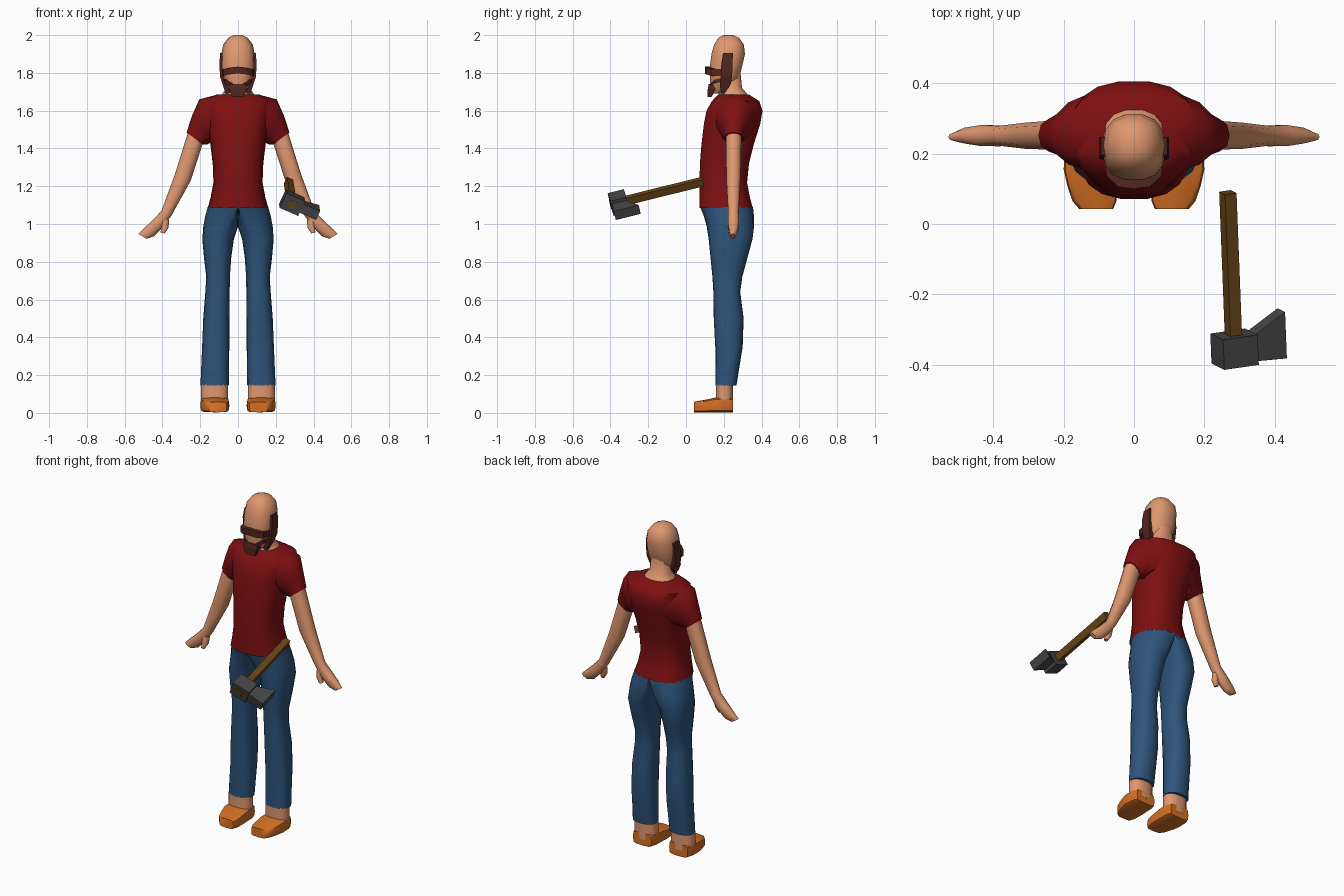
import bpy, bmesh, math
from mathutils import Vector as V

if "Cube" in bpy.data.objects:
    bpy.data.objects.remove(bpy.data.objects["Cube"])


def material(name, rgb):
    m = bpy.data.materials.new(name)
    m.diffuse_color = (*rgb, 1)
    m.use_nodes = True
    m.node_tree.nodes["Principled BSDF"].inputs["Base Color"].default_value = m.diffuse_color
    return m


SKIN = material("skin", (0.74, 0.31, 0.16))
RED = material("shirt red", (0.21, 0.005, 0.006))
BLUE = material("denim blue", (0.027, 0.09, 0.2))
ORANGE = material("shoe orange", (0.66, 0.16, 0.017))
BROWN = material("beard brown", (0.085, 0.02, 0.014))
WOOD = material("handle wood", (0.14, 0.06, 0.008))
STEEL = material("axe steel", (0.06, 0.06, 0.06))


def power(t, p):
    return math.copysign(abs(t) ** p, t)


def oval(centre, u, v, p=0.85, n=14):
    """Rounded ring about a centre, spanned by half axes u and v."""
    c, u, v = V(centre), V(u), V(v)
    return [c + u * power(math.cos(2 * math.pi * i / n), p)
            + v * power(math.sin(2 * math.pi * i / n), p) for i in range(n)]


def level(z, x0, x1, y0, y1, p=0.85, n=14):
    """Horizontal ring filling an x, y range."""
    return oval(((x0 + x1) / 2, (y0 + y1) / 2, z), ((x1 - x0) / 2, 0, 0),
                (0, (y1 - y0) / 2, 0), p, n)


def limb(outer, inner, y0, y1):
    """Tilted ring between an outer and an inner point in x, z."""
    a, b = V((outer[0], 0, outer[1])), V((inner[0], 0, inner[1]))
    return oval((a + b) / 2 + V((0, (y0 + y1) / 2, 0)), (a - b) / 2,
                (0, (y1 - y0) / 2, 0), 0.85, 10)


def loft(name, rings, mat, mirror=False, smooth=True):
    bm = bmesh.new()
    loops = [[bm.verts.new(p) for p in r] for r in rings]
    n = len(loops[0])
    for a, b in zip(loops, loops[1:]):
        for i in range(n):
            j = (i + 1) % n
            bm.faces.new((a[i], a[j], b[j], b[i]))
    bm.faces.new(loops[0])
    bm.faces.new(loops[-1])
    bmesh.ops.recalc_face_normals(bm, faces=bm.faces)
    if mirror:  # open the seam where both halves meet
        seam = [f for f in bm.faces if all(abs(v.co.x) < 1e-4 for v in f.verts)]
        bmesh.ops.delete(bm, geom=seam, context='FACES')
    me = bpy.data.meshes.new(name)
    bm.to_mesh(me)
    bm.free()
    me.materials.append(mat)
    ob = bpy.data.objects.new(name, me)
    bpy.context.collection.objects.link(ob)
    if smooth:
        bpy.ops.object.select_all(action='DESELECT')
        ob.select_set(True)
        bpy.context.view_layer.objects.active = ob
        bpy.ops.object.shade_smooth_by_angle(angle=math.radians(50))
    if mirror:
        mod = ob.modifiers.new("mirror", 'MIRROR')
        mod.use_clip = True
    return ob


# Shirt body: z, half width, front, back
loft("shirt", [level(z, -w, w, a, b, 0.8, 18) for z, w, a, b in (
    (1.085, .16, .07, .355), (1.14, .145, .07, .34), (1.22, .13, .07, .325),
    (1.32, .134, .072, .335), (1.42, .146, .08, .36), (1.53, .165, .093, .395),
    (1.60, .18, .107, .407), (1.65, .185, .135, .39), (1.685, .115, .17, .335))], RED)

# Sleeves
loft("sleeve", [limb(*r) for r in (
    ((.11, 1.685), (.10, 1.46), .14, .385), ((.205, 1.66), (.145, 1.43), .165, .35),
    ((.245, 1.57), (.165, 1.42), .195, .315), ((.272, 1.485), (.185, 1.42), .205, .30))],
    RED, True)

# Arms running down into flat hands
loft("arm", [limb(*r) for r in (
    ((.25, 1.54), (.18, 1.45), .215, .29), ((.268, 1.475), (.192, 1.41), .21, .295),
    ((.335, 1.26), (.25, 1.23), .212, .29), ((.405, 1.07), (.352, 1.045), .222, .28),
    ((.452, 1.02), (.395, .985), .22, .283), ((.50, .975), (.445, .935), .228, .275),
    ((.528, .948), (.485, .922), .236, .26))], SKIN, True)
loft("thumb", [limb(*r) for r in (
    ((.415, 1.04), (.365, 1.02), .225, .265), ((.405, .99), (.368, .98), .22, .255),
    ((.41, .955), (.388, .95), .222, .245))], SKIN, True)


# Trousers: z, inner x, middle x, outer x, front, back
def leg_ring(z, xi, xm, xo, y0, y1):
    pts = oval((0, (y0 + y1) / 2, z), (1, 0, 0), (0, (y1 - y0) / 2, 0), 0.85, 16)
    for p in pts:
        p.x = xm + p.x * (xo - xm if p.x > 0 else xm - xi)
    return pts


loft("trousers", [leg_ring(*r) for r in (
    (1.09, 0, 0, .16, .075, .355), (1.04, 0, .02, .174, .095, .36),
    (.985, 0, .06, .184, .11, .36), (.92, .022, .10, .189, .12, .352),
    (.82, .036, .105, .18, .13, .325), (.72, .043, .105, .168, .14, .298),
    (.64, .044, .108, .173, .145, .287), (.50, .046, .113, .184, .147, .305),
    (.35, .046, .118, .19, .155, .30), (.145, .049, .124, .199, .157, .267))],
    BLUE, True)

# Ankles
loft("ankle", [level(z, .052, .196, .158, .25) for z in (.04, .15)], SKIN, True)

# Shoes, lofted from toe to heel: y, inner x, outer x, height
loft("shoe", [oval(((a + b) / 2, y, h / 2 + .003), ((b - a) / 2, 0, 0),
                   (0, 0, h / 2), 0.4, 12) for y, a, b, h in (
    (.042, .06, .155, .055), (.065, .05, .175, .06), (.11, .046, .19, .068),
    (.155, .046, .2, .078), (.215, .048, .198, .08), (.248, .06, .185, .076))],
    ORANGE, True)

# Neck and head
loft("neck", [level(z, -w, w, a, b) for z, w, a, b in (
    (1.66, .10, .165, .34), (1.692, .082, .175, .322), (1.72, .062, .187, .298),
    (1.80, .058, .18, .29))], SKIN)
loft("head", [level(z, -w, w, a, b) for z, w, a, b in (
    (1.692, .03, .135, .20), (1.72, .055, .128, .25), (1.77, .078, .125, .283),
    (1.83, .09, .124, .298), (1.90, .088, .133, .314), (1.95, .078, .147, .308),
    (1.985, .052, .17, .283), (2.0, .022, .2, .25))], SKIN)


def box_ring(c, u, v):
    c, u, v = V(c), V(u), V(v)
    return [c + u + v, c - u + v, c - u - v, c + u - v]


# Sideburns narrowing along the jaw: z, x, middle y, half depth
loft("sideburn", [box_ring((x, y, z), (.016, 0, 0), (0, d, 0)) for z, x, y, d in (
    (1.905, .078, .222, .026), (1.85, .083, .217, .03), (1.78, .079, .214, .03),
    (1.74, .066, .208, .029), (1.69, .05, .194, .008))], BROWN, True, False)

# Moustache band wrapping to the sideburns: x, y, z
loft("moustache", [box_ring((x, y, z), (0, .014, 0), (0, 0, .018)) for x, y, z in (
    (-.084, .2, 1.802), (-.078, .15, 1.802), (-.045, .12, 1.81), (0, .114, 1.815),
    (.045, .12, 1.81), (.078, .15, 1.802), (.084, .2, 1.802))], BROWN, False, False)

# Goatee with thin strips along the jaw
loft("goatee", [box_ring((0, y, z), (w, 0, 0), (0, d, 0)) for z, w, y, d in (
    (1.74, .044, .14, .02), (1.715, .046, .137, .022), (1.672, .03, .125, .01))],
    BROWN, False, False)
loft("jaw_strip", [box_ring(c, (.008, 0, 0), (0, 0, .01)) for c in (
    (.036, .132, 1.735), (.06, .152, 1.755), (.072, .2, 1.765))], BROWN, True, False)

# Axe, built along a tilted handle
top, end = V((.267, .09, 1.225)), V((.286, -.402, 1.103))
along = (end - top).normalized()
side = V((.9, 0, -.42))
side = (side - along * side.dot(along)).normalized()
up = along.cross(side)
loft("axe_handle", [box_ring(p, side * .018, up * .02) for p in (top, end)],
     WOOD, False, False)
hub = end - along * .047
loft("axe_block", [box_ring(hub + side * s, along * .044, up * .044)
                   for s in (-.052, .056)], STEEL, False, False)
loft("axe_blade", [box_ring(hub + side * s - along * shift, along * half, up * .026)
                   for s, shift, half in ((.05, 0, .037), (.152, .026, .068))],
     STEEL, False, False)
